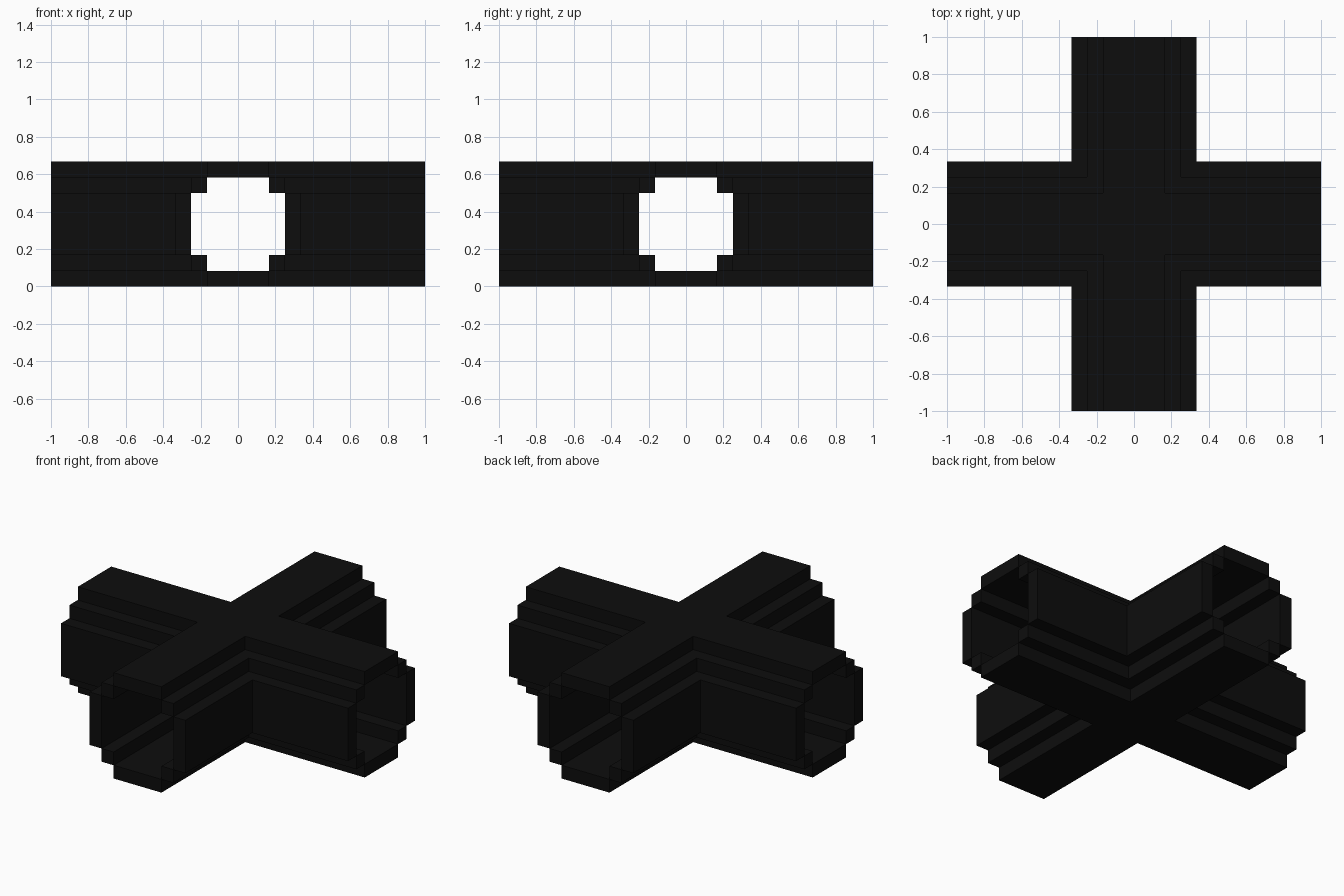
import bpy
import bmesh

cube = bpy.data.objects.get("Cube")
if cube:
    bpy.data.objects.remove(cube, do_unlink=True)

U = 1 / 12   # one step of the stepped pipe wall
END = 12     # arm length in steps
MID = 4      # height of the pipe axis in steps

black = bpy.data.materials.new("matte_black")
black.use_nodes = True
colour = (0.004, 0.004, 0.004, 1)
black.diffuse_color = colour
bsdf = next(n for n in black.node_tree.nodes if n.type == 'BSDF_PRINCIPLED')
bsdf.inputs["Base Color"].default_value = colour
bsdf.inputs["Roughness"].default_value = 0.9


def prism(name, outline, z0, z1):
    """Extrude a flat outline (in steps) between two heights."""
    bm = bmesh.new()
    base = bm.faces.new([bm.verts.new((x * U, y * U, z0 * U)) for x, y in outline])
    top = bmesh.ops.extrude_face_region(bm, geom=[base])["geom"]
    bmesh.ops.translate(bm, vec=(0, 0, (z1 - z0) * U),
                        verts=[v for v in top if isinstance(v, bmesh.types.BMVert)])
    bmesh.ops.recalc_face_normals(bm, faces=bm.faces[:])
    mesh = bpy.data.meshes.new(name)
    bm.to_mesh(mesh)
    bm.free()
    mesh.materials.append(black)
    obj = bpy.data.objects.new(name, mesh)
    bpy.context.collection.objects.link(obj)


def cross(w):
    """Plus-shaped outline with arms of half width w."""
    quarter = [(END, -w), (END, w), (w, w)]
    points = []
    for _ in range(4):
        points += quarter
        quarter = [(-y, x) for x, y in quarter]
    return points


def corner(a, b, sx, sy):
    """L-shaped wall outline that follows one inner corner of the cross."""
    pts = [(a, a), (END, a), (END, b), (b, b), (b, END), (a, END)]
    return [(x * sx, y * sy) for x, y in pts]


# Floor and roof plates
prism("floor_plate", cross(2), MID - 4, MID - 3)
prism("roof_plate", cross(2), MID + 3, MID + 4)

# Side walls and the stepped strips joining them to the plates
for sy, depth in ((-1, "front"), (1, "back")):
    for sx, side in ((-1, "right"), (1, "left")):
        label = f"{depth}_{side}"
        prism(f"side_wall_{label}", corner(3, 4, sx, sy), MID - 2, MID + 2)
        prism(f"lower_step_{label}", corner(2, 3, sx, sy), MID - 3, MID - 2)
        prism(f"upper_step_{label}", corner(2, 3, sx, sy), MID + 2, MID + 3)
